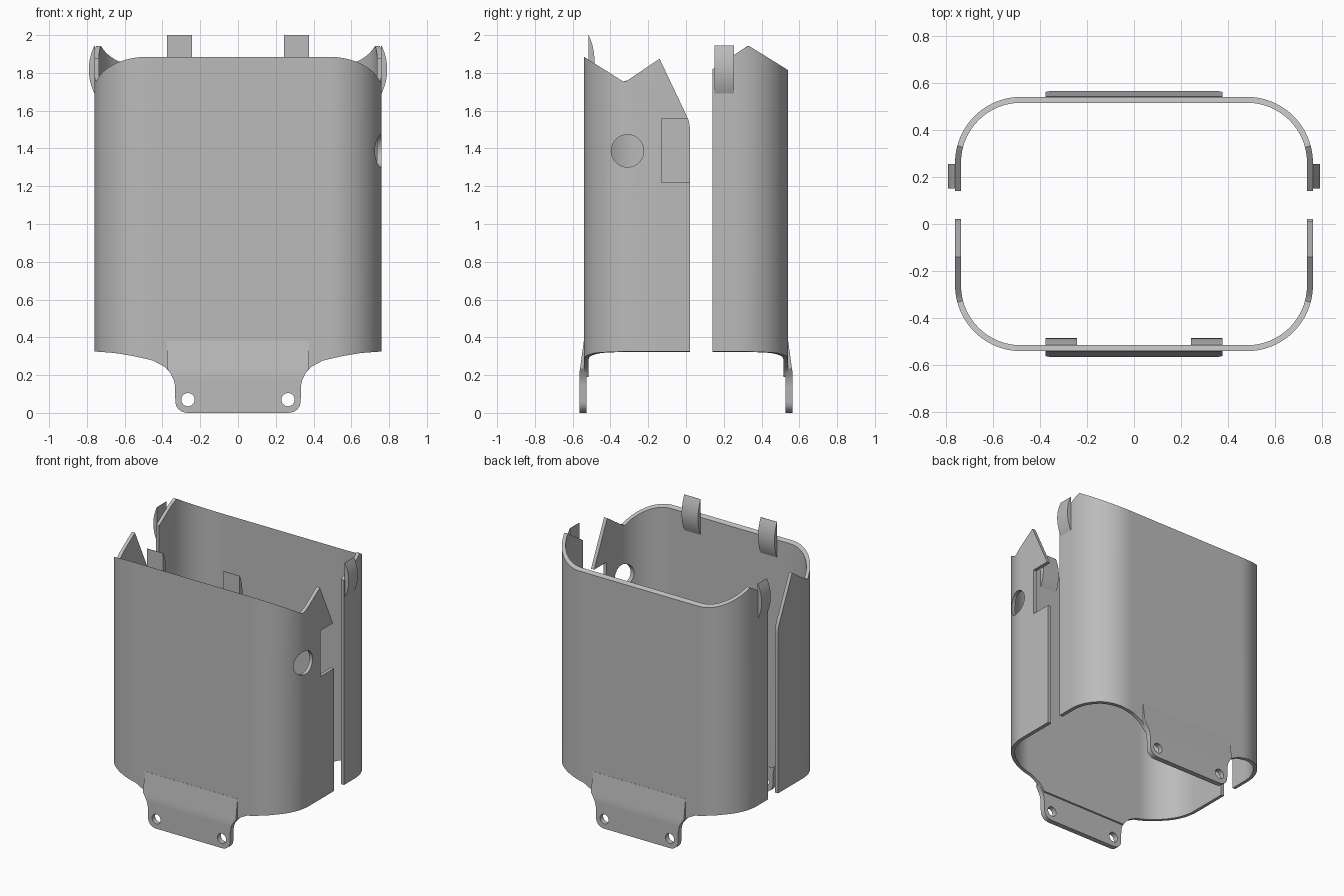
import bpy, bmesh
from math import sin, cos, pi, sqrt, radians

if "Cube" in bpy.data.objects:
    bpy.data.objects.remove(bpy.data.objects["Cube"], do_unlink=True)

grey = bpy.data.materials.new("plain grey")
grey.use_nodes = True
grey.diffuse_color = (0.5, 0.5, 0.5, 1)
grey.node_tree.nodes["Principled BSDF"].inputs["Base Color"].default_value = (0.5, 0.5, 0.5, 1)

HX, HY, R, T = 0.76, 0.54, 0.28, 0.025   # half sizes, corner radius, wall thickness


def interp(points, v):
    """Piecewise linear lookup in a list of (key, value) pairs."""
    if v <= points[0][0]:
        return points[0][1]
    for (a, p), (b, q) in zip(points, points[1:]):
        if v <= b:
            return p + (q - p) * (v - a) / (b - a)
    return points[-1][1]


def loft(name, sections):
    """Solid through a row of four-cornered sections."""
    bm = bmesh.new()
    rows = [[bm.verts.new(p) for p in s] for s in sections]
    for a, b in zip(rows, rows[1:]):
        for i in range(4):
            j = (i + 1) % 4
            bm.faces.new((a[i], a[j], b[j], b[i]))
    bm.faces.new(rows[0])
    bm.faces.new(rows[-1])
    bmesh.ops.recalc_face_normals(bm, faces=bm.faces)
    mesh = bpy.data.meshes.new(name)
    bm.to_mesh(mesh)
    bm.free()
    mesh.materials.append(grey)
    obj = bpy.data.objects.new(name, mesh)
    bpy.context.collection.objects.link(obj)
    return obj


def activate(obj):
    bpy.ops.object.select_all(action='DESELECT')
    obj.select_set(True)
    bpy.context.view_layer.objects.active = obj


def smooth(obj):
    activate(obj)
    bpy.ops.object.shade_smooth_by_angle(angle=radians(25))


def cut(obj, cutter):
    mod = obj.modifiers.new("cut", 'BOOLEAN')
    mod.operation = 'DIFFERENCE'
    mod.solver = 'EXACT'
    mod.object = cutter
    activate(obj)
    bpy.ops.object.modifier_apply(modifier=mod.name)
    bpy.data.objects.remove(cutter, do_unlink=True)


def rod(loc, radius, rot):
    bpy.ops.mesh.primitive_cylinder_add(vertices=40, radius=radius, depth=0.2,
                                        location=loc, rotation=rot)
    obj = bpy.context.object
    obj.data.materials.append(grey)
    return obj


# Lower edge by |x|, upper edges by y
BOTTOM = [(0.34, 0.19), (0.36, 0.215), (0.39, 0.245), (0.45, 0.277),
          (0.55, 0.3), (0.65, 0.317), (0.76, 0.325)]
FRONT_TOP = [(-0.54, 1.885), (-0.325, 1.75), (-0.14, 1.875), (0, 1.58),
             (0.015, 1.545), (0.022, 1.5)]
BACK_TOP = [(0.14, 1.82), (0.33, 1.945), (0.54, 1.815)]


def shell(name, side, side_ys, top):
    """Half of a rounded tube; side is -1 for the front and 1 for the back."""
    half = [(HX, y, 1, 0) for y in side_ys]
    for i in range(25):
        a = pi / 2 * i / 24
        half.append((HX - R + R * cos(a), side * (HY - R + R * sin(a)), cos(a), side * sin(a)))
    half += [(x, side * HY, 0, side) for x in (0.45, 0.39, 0.36, 0.34)]
    path = half + [(-x, y, -nx, ny) for x, y, nx, ny in reversed(half)]
    sections = []
    for x, y, nx, ny in path:
        xi, yi = x - nx * T, y - ny * T
        sections.append([(x, y, interp(BOTTOM, abs(x))), (x, y, interp(top, y)),
                         (xi, yi, interp(top, yi)), (xi, yi, interp(BOTTOM, abs(xi)))])
    return loft(name, sections)


front = shell("front_shell", -1, (0.022, 0.015, 0, -0.14), FRONT_TOP)
back = shell("back_shell", 1, (0.14,), BACK_TOP)

# Round port and edge notch on the left wall of the front shell
cut(front, rod((HX, -0.31, 1.387), 0.086, (0, pi / 2, 0)))
bpy.ops.mesh.primitive_cube_add(size=1, location=(HX, 0.01, 1.388))
notch = bpy.context.object
notch.scale = (0.2, 0.28, 0.335)
notch.data.materials.append(grey)
cut(front, notch)
smooth(front)
smooth(back)

# Mounting tabs with two screw holes each
TAB = [(0, 0.27), (0.005, 0.295), (0.018, 0.314), (0.036, 0.327), (0.06, 0.332),
       (0.14, 0.333), (0.175, 0.34), (0.205, 0.355), (0.235, 0.375), (0.38, 0.375)]
for label, side in (("front", -1), ("back", 1)):
    rows = []
    for z, w in TAB:
        yo = side * interp([(0.205, 0.565), (0.38, 0.541)], z)
        yi = side * 0.528
        rows.append([(-w, yo, z), (w, yo, z), (w, yi, z), (-w, yi, z)])
    tab = loft(label + "_mounting_tab", rows)
    for x in (-0.265, 0.265):
        cut(tab, rod((x, side * HY, 0.07), 0.035, (pi / 2, 0, 0)))
    smooth(tab)


def clip(name, z0, z1, place):
    """Bowed clip; place maps (width fraction, depth, z) to a point."""
    rows = []
    for i in range(17):
        t = 2 * i / 16 - 1
        d = 0.002 + 0.03 * (1 - t * t)
        z = z0 + (z1 - z0) * (t + 1) / 2
        rows.append([place(0, 0, z), place(1, 0, z), place(1, d, z), place(0, d, z)])
    smooth(loft(name, rows))


for label, s in (("left", 1), ("right", -1)):
    # Clips outside the back shell, and clips inside the front shell
    clip(label + "_side_clip", 1.69, 1.945,
         lambda w, d, z: (s * (HX - 0.002 + d), 0.15 + 0.105 * w, z))
    clip(label + "_front_clip", 1.74, 2.0,
         lambda w, d, z: (s * (0.243 + 0.132 * w), -0.517 + d, z))
